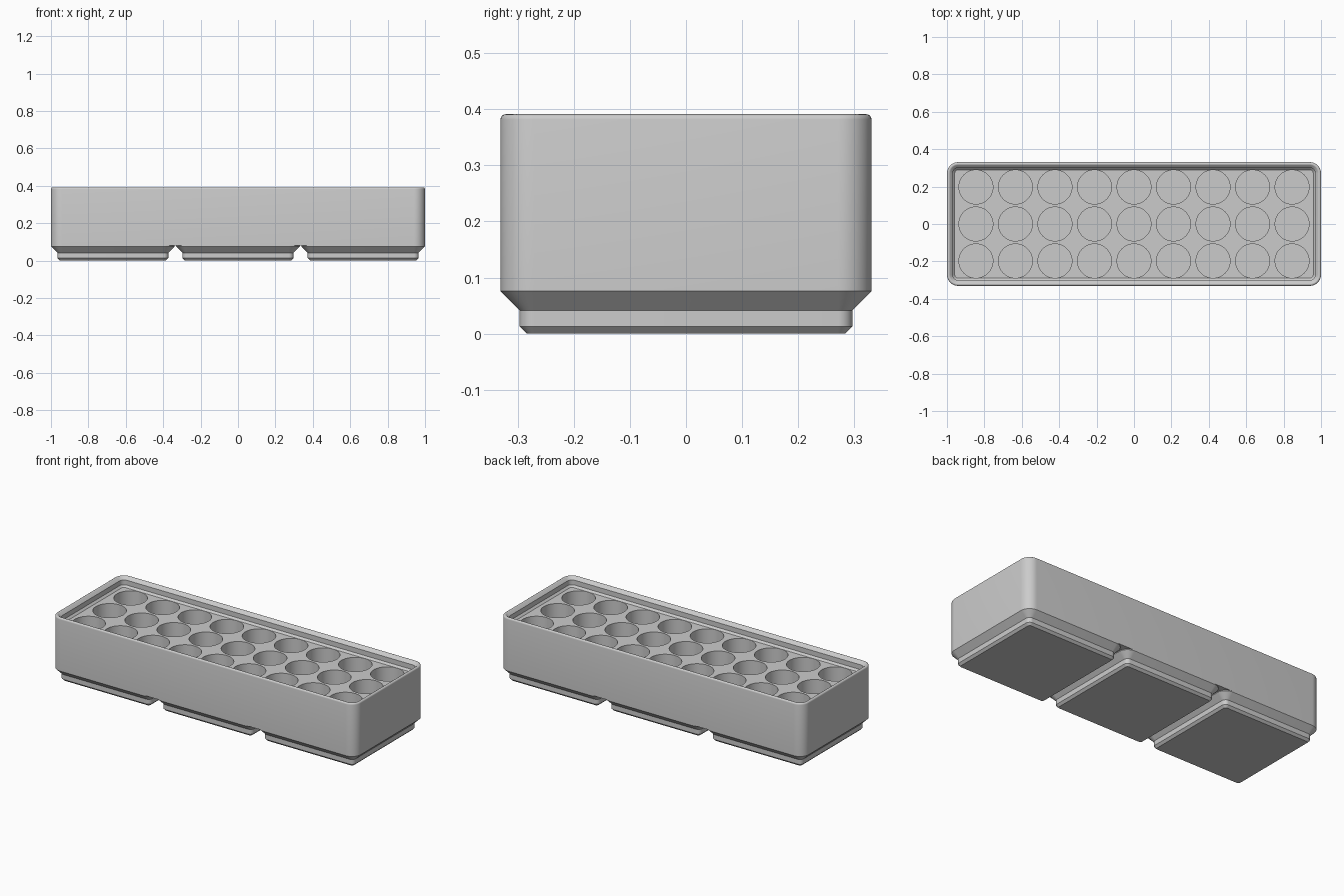
import bpy, bmesh, math

cube = bpy.data.objects.get("Cube")
if cube:
    bpy.data.objects.remove(cube)

MM = 2 / 125.5            # millimetres to model units
LENGTH, WIDTH, PITCH = 125.5, 41.5, 42
RADIUS, FLOOR = 3.75, 21

grey = bpy.data.materials.new("light grey plastic")
grey.use_nodes = True
colour = (0.6, 0.6, 0.6, 1)
grey.diffuse_color = colour
grey.node_tree.nodes["Principled BSDF"].inputs["Base Color"].default_value = colour


def ring(bm, length, width, inset, z, cx=0, steps=10):
    """Rounded rectangle loop, shrunk by inset."""
    r = max(RADIUS - inset, 0.8)
    hx, hy = length / 2 - inset - r, width / 2 - inset - r
    verts = []
    for q, (sx, sy) in enumerate([(1, 1), (-1, 1), (-1, -1), (1, -1)]):
        for i in range(steps + 1):
            a = math.pi / 2 * (q + i / steps)
            verts.append(bm.verts.new(((cx + sx * hx + r * math.cos(a)) * MM,
                                       (sy * hy + r * math.sin(a)) * MM, z * MM)))
    return verts


def loft(name, length, width, profile, cx=0, cap_top=True):
    """Solid through rounded rectangles given as (inset, height)."""
    bm = bmesh.new()
    rings = [ring(bm, length, width, d, z, cx) for d, z in profile]
    n = len(rings[0])
    for a, b in zip(rings, rings[1:]):
        for i in range(n):
            j = (i + 1) % n
            bm.faces.new((a[i], a[j], b[j], b[i]))
    bm.faces.new(rings[0][::-1])
    if cap_top:
        bm.faces.new(rings[-1])
    return finish(bm, name)


def finish(bm, name):
    bmesh.ops.recalc_face_normals(bm, faces=bm.faces)
    mesh = bpy.data.meshes.new(name)
    bm.to_mesh(mesh)
    bm.free()
    mesh.materials.append(grey)
    ob = bpy.data.objects.new(name, mesh)
    bpy.context.collection.objects.link(ob)
    return ob


def select(ob):
    bpy.ops.object.select_all(action='DESELECT')
    ob.select_set(True)
    bpy.context.view_layer.objects.active = ob


# Tray body with a rounded stacking lip and a solid deck
FILLET = 0.6
lip_z = FLOOR + 4.4 - FILLET * (1 + math.sqrt(2))
profile = [(0, 5)]
for i in range(7):
    a = math.pi - i / 6 * math.pi * 0.75
    profile.append((FILLET + FILLET * math.cos(a), lip_z + FILLET * math.sin(a)))
profile += [(1.9, FLOOR + 2.5), (1.9, FLOOR + 0.7), (2.6, FLOOR)]
body = loft("tray_body", LENGTH, WIDTH, profile)

# Grid of round pockets, cut down into the deck
COLS, ROWS, HOLE_R, HOLE_BOTTOM = 9, 3, 5.7, 7
bm = bmesh.new()
for c in range(COLS):
    for r in range(ROWS):
        made = bmesh.ops.create_cone(bm, cap_ends=True, segments=48, radius1=HOLE_R * MM,
                                     radius2=HOLE_R * MM, depth=(FLOOR + 1 - HOLE_BOTTOM) * MM)
        bmesh.ops.translate(bm, verts=made["verts"],
                            vec=((c - 4) * 13.26 * MM, (r - 1) * 12.4 * MM,
                                 (FLOOR + 1 + HOLE_BOTTOM) / 2 * MM))
cutter = finish(bm, "pocket_cutter")
cutter.hide_render = True
select(body)
cut = body.modifiers.new("pockets", 'BOOLEAN')
cut.operation = 'DIFFERENCE'
cut.solver = 'EXACT'
cut.object = cutter
bpy.ops.object.modifier_apply(modifier=cut.name)
bpy.data.objects.remove(cutter)

# Three stepped feet
foot_profile = [(2.95, 0), (2.15, 0.8), (2.15, 2.6), (0, 4.75), (0, 5)]
feet = [loft(name, WIDTH, WIDTH, foot_profile, (i - 1) * PITCH, cap_top=False)
        for i, name in enumerate(["right_foot", "middle_foot", "left_foot"])]

for ob in [body] + feet:
    select(ob)
    bpy.ops.object.shade_smooth_by_angle(angle=math.radians(30))
